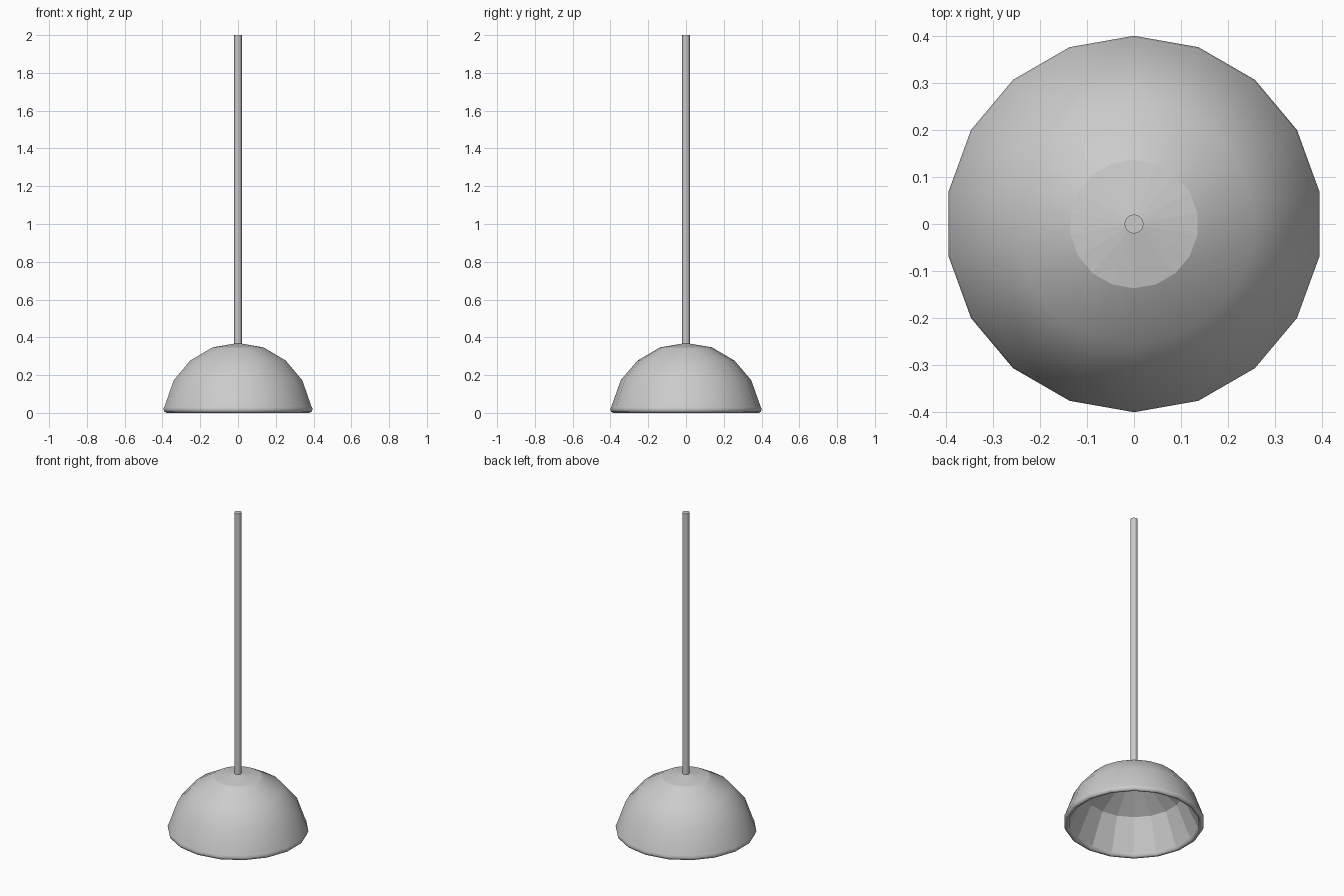
import bpy, bmesh, math

if "Cube" in bpy.data.objects:
    bpy.data.objects.remove(bpy.data.objects["Cube"])

# Dome head: lathed 18-sided shell with a rounded lip and a faceted hollow
SIDES = 18
outer = [(0.137, 0.347), (0.257, 0.277), (0.346, 0.172), (0.394, 0.036)]
rim = [(0.401, 0.021), (0.396, 0.006), (0.384, 0.0), (0.372, 0.006), (0.367, 0.021)]
inner = [(0.28, 0.21), (0.13, 0.305)]
profile = outer + rim + inner

bm = bmesh.new()
rings = []
for r, z in profile:
    rings.append([bm.verts.new((r * math.cos(math.pi / 2 + 2 * math.pi * i / SIDES),
                                r * math.sin(math.pi / 2 + 2 * math.pi * i / SIDES), z))
                  for i in range(SIDES)])
apex = bm.verts.new((0, 0, 0.37))
ceiling = bm.verts.new((0, 0, 0.33))
lip_start, lip_end = len(outer) - 1, len(outer) + len(rim) - 1
for i in range(SIDES):
    j = (i + 1) % SIDES
    bm.faces.new((apex, rings[0][i], rings[0][j]))
    bm.faces.new((ceiling, rings[-1][j], rings[-1][i]))
    for k in range(len(rings) - 1):
        a, b = rings[k], rings[k + 1]
        f = bm.faces.new((a[i], b[i], b[j], a[j]))
        f.smooth = k < lip_end
bmesh.ops.recalc_face_normals(bm, faces=bm.faces[:])
# keep the cap, lip and hollow boundaries crisp
bm.edges.ensure_lookup_table()
sharp_rings = [set(rings[k]) for k in (0, lip_start, lip_end)]
for e in bm.edges:
    if any(set(e.verts) <= ring for ring in sharp_rings):
        e.smooth = False
mesh = bpy.data.meshes.new("dome_head")
bm.to_mesh(mesh)
bm.free()
head = bpy.data.objects.new("dome_head", mesh)
bpy.context.collection.objects.link(head)

# Handle: long thin rod seated in the top of the dome
bottom, top = 0.355, 2.0
bpy.ops.mesh.primitive_cylinder_add(vertices=32, radius=0.02, depth=top - bottom,
                                    location=(0, 0, (top + bottom) / 2))
handle = bpy.context.object
handle.name = "handle"
bpy.ops.object.shade_smooth_by_angle(angle=math.radians(30))
